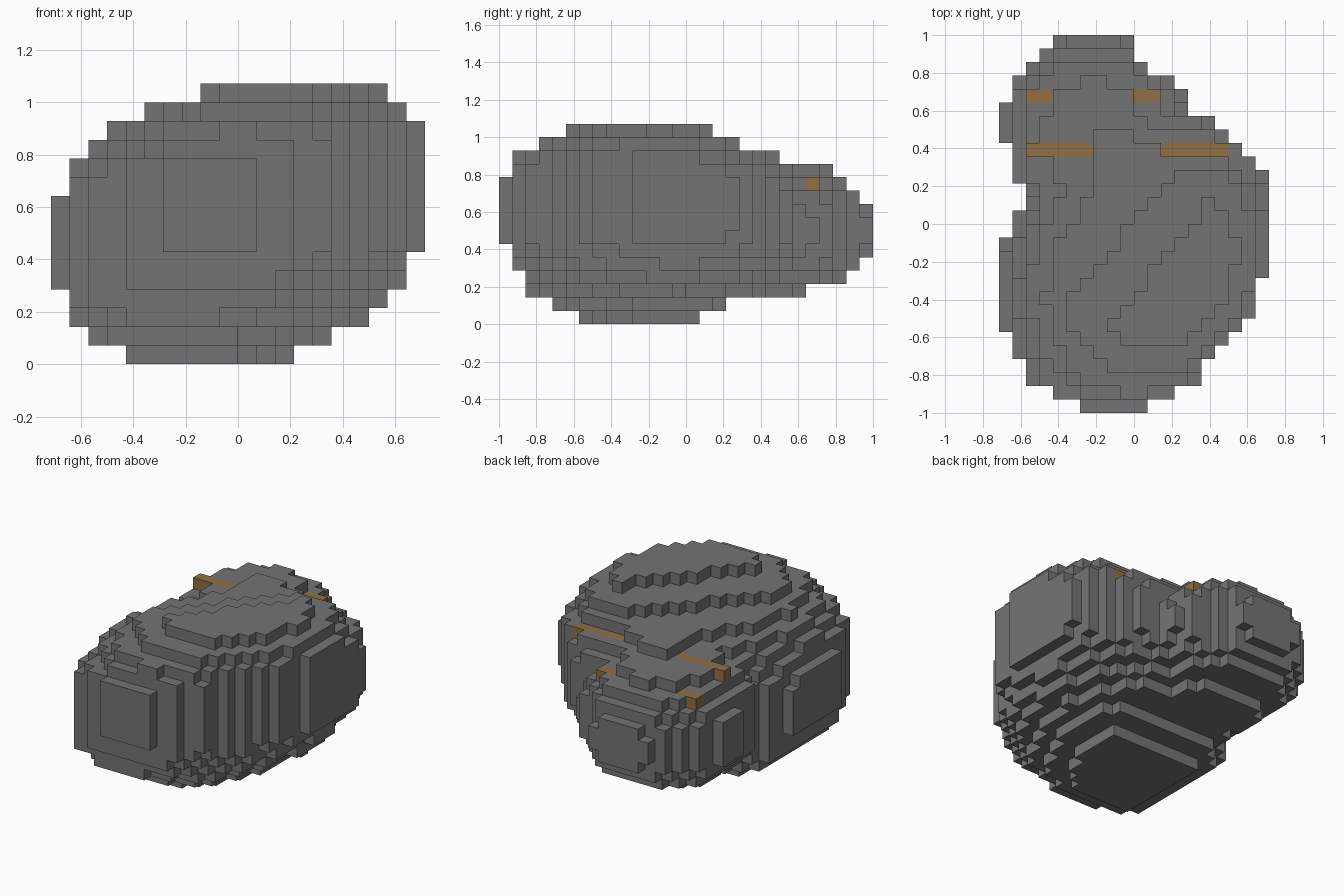
import bpy
import bmesh
from mathutils import Matrix, Vector

UNIT = 1 / 14  # edge length of one block

cube = bpy.data.objects.get("Cube")
if cube:
    bpy.data.objects.remove(cube, do_unlink=True)


def make_material(name, colour):
    material = bpy.data.materials.new(name)
    material.use_nodes = True
    material.diffuse_color = (*colour, 1)
    shader = material.node_tree.nodes["Principled BSDF"]
    shader.inputs["Base Color"].default_value = (*colour, 1)
    shader.inputs["Roughness"].default_value = 0.9
    return material


# Outline limits in blocks: x and y extent of each layer, x extent of each row
layer_left = [-6, -8, -9, -9] + [-10] * 6 + [-9, -8, -7, -5, -2]
layer_right = [4, 5, 7, 8, 9] + [10] * 8 + [9, 8]
layer_front = [-8, -10, -12, -12, -13, -13] + [-14] * 5 + [-13, -13, -12, -10]
layer_back = [1, 3, 9, 12, 13] + [14] * 5 + [13, 11, 7, 4, 2]
row_left = ([-4, -6, -8, -8, -9, -9] + [-10] * 7 + [-9, -9, -8, -8]
            + [-9] * 3 + [-10] * 3 + [-9, -9, -8, -8, -6])
row_right = ([1, 3, 5, 5, 6, 7, 8] + [9] * 3 + [10] * 8
             + [9, 8, 7, 6, 5, 5, 3, 1, 0, 0])

# Two overlapping lobes: the large one leans, the small one is upright
large_centre = Vector((0, -3, 7.5))
large_form = Matrix(((115, 24, 22), (24, 140, -4), (22, -4, 66))).inverted()
small_centre = Vector((-3, 6.5, 7))
small_radii = Vector((7.1, 7.8, 5.4))


def in_large_lobe(point):
    offset = point - large_centre
    below_slope = -point.x + 0.8 * point.y + 4.5 * point.z <= 61
    return below_slope and offset.dot(large_form @ offset) <= 1


def in_small_lobe(point):
    offset = point - small_centre
    return sum((o / r) ** 2 for o, r in zip(offset, small_radii)) <= 1


def in_outline(x, y, z):
    return (layer_left[z] <= x < layer_right[z]
            and layer_front[z] <= y < layer_back[z]
            and row_left[y + 14] <= x < row_right[y + 14])


def block_range(xs, ys, zs):
    return {(x, y, z) for x in range(*xs) for y in range(*ys) for z in range(*zs)}


# Fill the lobes with blocks
blocks = set()
for cell in block_range((-10, 10), (-14, 14), (0, 15)):
    middle = Vector(cell) + Vector((0.5, 0.5, 0.5))
    if in_outline(*cell) and (in_large_lobe(middle) or in_small_lobe(middle)):
        blocks.add(cell)

# Raised neck between the lobes
blocks |= block_range((-3, 2), (0, 6), (8, 13))
blocks |= block_range((-3, 0), (6, 7), (8, 13))
blocks |= block_range((2, 8), (4, 6), (8, 12))

# Amber mineral bands on the neck and the small lobe
amber = (block_range((-8, -3), (5, 6), (11, 12))
         | block_range((2, 7), (5, 6), (11, 12))
         | block_range((-8, -6), (9, 10), (10, 11))
         | block_range((0, 2), (9, 10), (10, 11)))
for x, y, z in amber:
    blocks |= block_range((x, x + 1), (y, y + 1), (7, z + 1))
    blocks -= block_range((x, x + 1), (y, y + 1), (z + 1, 15))

# Skin the exposed sides of the blocks
bm = bmesh.new()
corners = {}


def corner(position):
    key = tuple(position)
    if key not in corners:
        corners[key] = bm.verts.new(Vector(key) * UNIT)
    return corners[key]


for cell in sorted(blocks):
    for axis in range(3):
        for side in (0, 1):
            neighbour = list(cell)
            neighbour[axis] += 2 * side - 1
            if tuple(neighbour) in blocks:
                continue
            loop = []
            for u, v in ((0, 0), (1, 0), (1, 1), (0, 1)):
                position = list(cell)
                position[axis] += side
                position[(axis + 1) % 3] += u
                position[(axis + 2) % 3] += v
                loop.append(corner(position))
            face = bm.faces.new(loop if side else loop[::-1])
            face.material_index = int(cell in amber)

mesh = bpy.data.meshes.new("rock_body")
bm.to_mesh(mesh)
bm.free()
mesh.materials.append(make_material("stone_grey", (0.175, 0.175, 0.175)))
mesh.materials.append(make_material("amber_mineral", (0.28, 0.16, 0.06)))
rock = bpy.data.objects.new("rock_body", mesh)
bpy.context.scene.collection.objects.link(rock)
